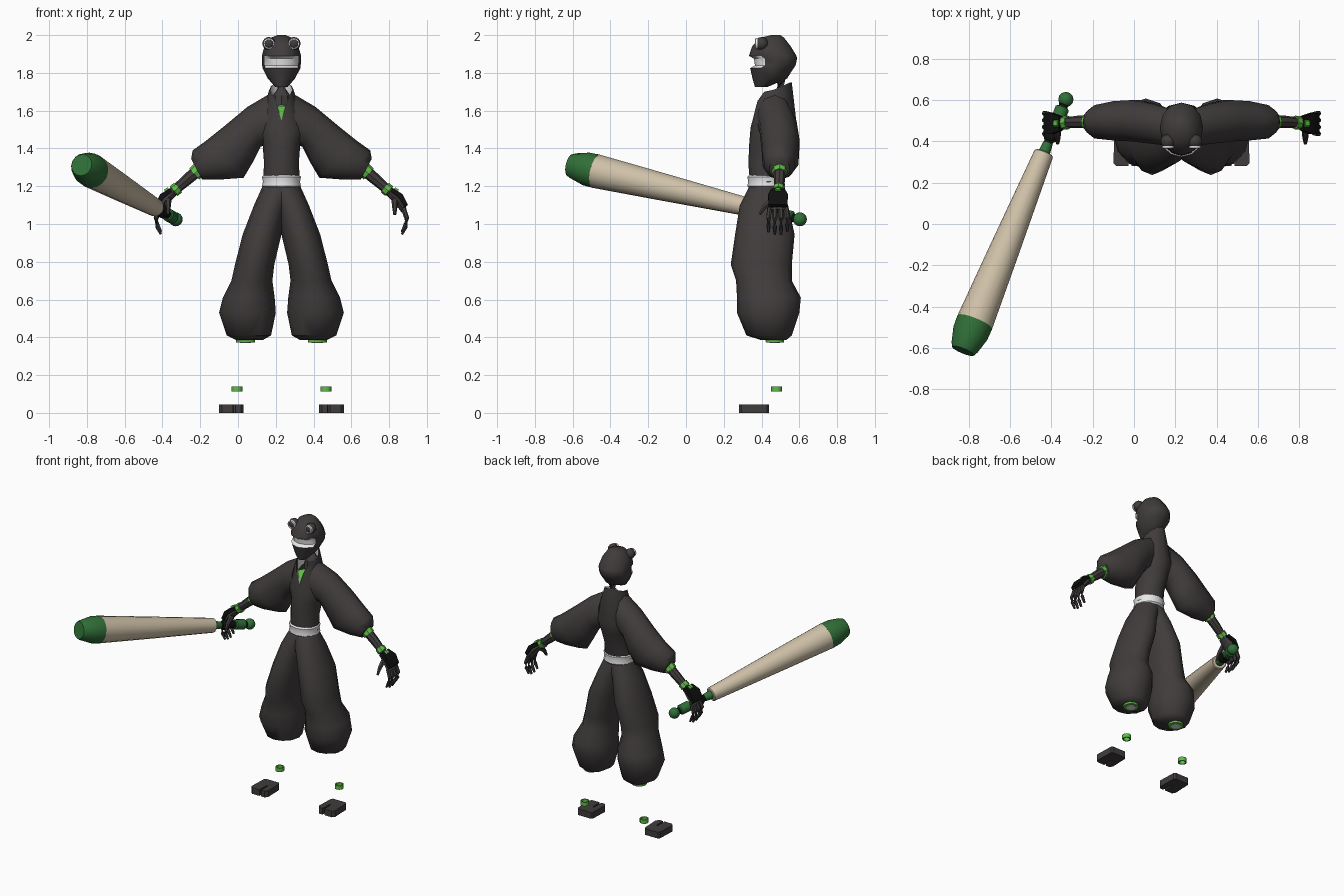
import bpy, bmesh, math
from mathutils import Vector, Matrix

if "Cube" in bpy.data.objects:
    bpy.data.objects.remove(bpy.data.objects["Cube"])

CX = 0.23  # the figure's own centre line


def mat(name, r, g, b):
    m = bpy.data.materials.new(name)
    m.diffuse_color = (r, g, b, 1)
    m.use_nodes = True
    m.node_tree.nodes["Principled BSDF"].inputs["Base Color"].default_value = m.diffuse_color
    return m


DARK = mat("charcoal", 0.052, 0.045, 0.045)
BLACK = mat("black", 0.005, 0.005, 0.005)
LIME = mat("light_green", 0.12, 0.50, 0.065)
GREEN = mat("dark_green", 0.03, 0.16, 0.04)
WOOD = mat("pale_wood", 0.62, 0.53, 0.39)
WHITE = mat("white", 0.82, 0.82, 0.82)


def finish(name, bm, mats, angle=40):
    bmesh.ops.recalc_face_normals(bm, faces=bm.faces)
    me = bpy.data.meshes.new(name)
    bm.to_mesh(me)
    bm.free()
    for m in mats:
        me.materials.append(m)
    ob = bpy.data.objects.new(name, me)
    bpy.context.collection.objects.link(ob)
    bpy.ops.object.select_all(action='DESELECT')
    ob.select_set(True)
    bpy.context.view_layer.objects.active = ob
    bpy.ops.object.shade_smooth_by_angle(angle=math.radians(angle))
    return ob


def loft(name, rings, m, caps=(True, True), angle=40, rule=None, extra=()):
    """Skin a list of equal-length point rings."""
    bm = bmesh.new()
    vs = [[bm.verts.new(p) for p in r] for r in rings]
    n = len(rings[0])
    for a, b in zip(vs, vs[1:]):
        for i in range(n):
            j = (i + 1) % n
            bm.faces.new((a[i], a[j], b[j], b[i]))
    if caps[0]:
        bm.faces.new(vs[0][::-1])
    if caps[1]:
        bm.faces.new(vs[-1])
    if rule:
        for f in bm.faces:
            f.material_index = rule(f.calc_center_median())
    return finish(name, bm, [m, *extra], angle)


def ellipse(c, u, v, n=12):
    c, u, v = Vector(c), Vector(u), Vector(v)
    return [c + u * math.cos(2 * math.pi * i / n) + v * math.sin(2 * math.pi * i / n)
            for i in range(n)]


def flat_ring(z, x0, x1, y0, y1, n=12):
    # starts at the front (-y) point
    return ellipse((CX + (x0 + x1) / 2, (y0 + y1) / 2, z),
                   (0, (y0 - y1) / 2, 0), ((x1 - x0) / 2, 0, 0), n)


def tube(name, pts, radii, m, n=8, caps=(True, True)):
    pts = [Vector(p) for p in pts]
    rings = []
    for i, p in enumerate(pts):
        d = pts[min(i + 1, len(pts) - 1)] - pts[max(i - 1, 0)]
        q = d.to_track_quat('Z', 'Y')
        rings.append(ellipse(p, q @ Vector((radii[i], 0, 0)), q @ Vector((0, radii[i], 0)), n))
    return loft(name, rings, m, caps)


def ball(name, c, r, m, n=12):
    bm = bmesh.new()
    bmesh.ops.create_uvsphere(bm, u_segments=n, v_segments=8, radius=r,
                              matrix=Matrix.Translation(c))
    return finish(name, bm, [m], 60)


# head: rounded skull with a recessed mouth, teeth faces white
head = [(2.0, .022, .45, .50), (1.985, .058, .39, .52), (1.94, .09, .35, .555),
        (1.89, .104, .333, .585), (1.875, .104, .36, .588), (1.84, .102, .365, .58),
        (1.825, .100, .34, .57), (1.77, .072, .352, .535), (1.725, .032, .365, .43)]


def in_mouth(p):
    return int(1.828 < p.z < 1.885 and p.y < 0.42)


loft("head", [flat_ring(z, -h, h, a, b) for z, h, a, b in head], DARK,
     rule=in_mouth, extra=[WHITE])
tube("neck", [(CX, .50, 1.55), (CX, .505, 1.68), (CX, .50, 1.80)], [.055, .045, .05], DARK)

# torso with a crossed, high-backed neckline
rim = flat_ring(0, -.064, .064, .365, .56)
for p, z in zip(rim, [1.55, 1.65, 1.70, 1.71, 1.73, 1.745, 1.75,
                      1.745, 1.73, 1.71, 1.70, 1.65]):
    p.z = z
body = [(1.20, .10, .34, .51), (1.32, .092, .33, .53), (1.43, .10, .335, .57),
        (1.51, .13, .342, .588)]
loft("torso", [flat_ring(z, -h, h, a, b) for z, h, a, b in body] + [rim], DARK,
     caps=(True, False), angle=50)
axis = Vector((CX, .465, 0))
inner = [Vector((axis.x + (p.x - axis.x) * .93, axis.y + (p.y - axis.y) * .93, p.z))
         for p in rim]
loft("collar_lining", [inner, [p - Vector((0, 0, .09)) for p in inner]], WHITE,
     caps=(False, False))
bm = bmesh.new()
bm.faces.new([bm.verts.new(p) for p in [(CX - .045, .395, 1.625), (CX, .362, 1.55),
                                        (CX + .045, .395, 1.625), (CX, .45, 1.63)]])
finish("undershirt", bm, [LIME])

# belt
loft("belt", [flat_ring(z, -h, h, .425 - d, .425 + d) for z, h, d in
              [(1.19, .092, .09), (1.20, .103, .10), (1.225, .098, .096),
               (1.25, .104, .10), (1.26, .09, .088)]], WHITE)

legs = [(1.20, -.09, .10, .335, .51), (1.10, -.03, .145, .285, .54),
        (.945, 0, .205, .26, .575), (.785, .038, .246, .237, .56),
        (.70, .048, .265, .265, .56), (.61, .036, .31, .27, .608),
        (.53, .03, .33, .27, .60), (.41, .055, .29, .32, .56),
        (.385, .10, .24, .40, .53)]
# sleeve sections: top x,z / bottom x,z / front y / back y
sleeves = [(.07, 1.685, .07, 1.42, .375, .565), (.18, 1.62, .11, 1.41, .385, .59),
           (.30, 1.52, .15, 1.33, .395, .605), (.40, 1.44, .20, 1.245, .40, .60),
           (.47, 1.39, .33, 1.235, .41, .58), (.478, 1.345, .42, 1.235, .44, .55)]

for s, side in ((-1, "right"), (1, "left")):
    def P(x, y, z):
        return Vector((CX + s * x, y, z))

    # eye with a white ring around the pupil
    ball(side + "_eye", P(.066, .40, 1.955), .035, DARK)
    rings = [ellipse(P(.066, y, 1.955), (r, 0, 0), (0, 0, r), 16)
             for r, y in ((.030, .378), (.029, .368), (.023, .366), (.022, .378))]
    loft(side + "_eye_ring", rings, WHITE, caps=(False, False))

    # sleeve
    rings = []
    for tx, tz, bx, bz, y0, y1 in sleeves:
        a, b = P(tx, (y0 + y1) / 2, tz), P(bx, (y0 + y1) / 2, bz)
        rings.append(ellipse((a + b) / 2, (a - b) / 2, (0, (y1 - y0) / 2, 0), 10))
    loft(side + "_sleeve", rings, DARK, angle=50)

    # forearm, bands and hand
    tube(side + "_forearm", [P(.40, .495, 1.32), P(.50, .495, 1.235), P(.58, .49, 1.165)],
         [.034, .03, .024], DARK)
    tube(side + "_elbow_band", [P(.432, .495, 1.292), P(.462, .495, 1.265)], [.041, .039], LIME)
    tube(side + "_wrist_band", [P(.548, .492, 1.193), P(.57, .49, 1.174)], [.033, .033], LIME)
    palm = [((.57, 1.165), .020, .030), ((.61, 1.13), .022, .048), ((.65, 1.07), .016, .052)]
    loft(side + "_palm", [ellipse(P(c[0], .487, c[1]), (s * t * .75, 0, t * .66), (0, w, 0), 8)
                          for c, t, w in palm], DARK)
    plate = [((.585, 1.18), .012, .036), ((.632, 1.148), .014, .052), ((.662, 1.095), .010, .05)]
    loft(side + "_glove_plate",
         [[P(c[0] + t * .7 * i, .487 + w * j, c[1] + t * .7 * i)
           for i, j in ((-1, -1), (-1, 1), (1, 1), (1, -1))] for c, t, w in plate], BLACK)
    tube(side + "_glove_stud", [P(.592, .487, 1.178), P(.612, .487, 1.166)], [.022, .022], LIME, 6)
    for k in range(4):
        y = .443 + k * .029
        drop = (.012, 0, 0, .015)[k]
        yt = y + (k - 1.5) * .004
        tube(f"{side}_finger_{k + 1}",
             [P(.645, y, 1.085), P(.664, yt, 1.03), P(.658, yt, .985 + drop), P(.638, yt, .945 + drop)],
             [.014, .013, .012, .007], DARK, 6)
    tube(side + "_thumb", [P(.60, .455, 1.125), P(.60, .415, 1.09), P(.60, .39, 1.05)],
         [.018, .014, .008], DARK, 6)

    # trouser leg with calf band in the open hem
    loft(side + "_trouser_leg", [[P(p.x - CX, p.y, p.z) for p in flat_ring(*r)] for r in legs],
         DARK, angle=50)
    tube(side + "_calf_band", [P(.19, .47, .42), P(.19, .47, .372)], [.052, .05], LIME, 10)
    tube(side + "_calf_core", [P(.19, .47, .40), P(.19, .47, .37)], [.03, .03], WHITE, 10)

    # floating ankle ring
    rings = [ellipse(P(.235, .48, z), (r, 0, 0), (0, r, 0), 12)
             for r, z in ((.029, .112), (.029, .14), (.021, .14), (.021, .112), (.029, .112))]
    loft(side + "_ankle_ring", rings, LIME, caps=(False, False))

    # split-toe sandal, notch at the front
    outline = [(.20, .30), (.215, .28), (.243, .28), (.246, .36), (.254, .36),
               (.257, .28), (.315, .28), (.33, .295), (.325, .43), (.315, .44),
               (.215, .44), (.205, .43)]
    loft(side + "_sandal", [[P(x, y, z) for x, y in outline] for z in (0, .045)], DARK, angle=25)

# club: pommel, grip, collars, wooden barrel and coloured tip along one axis
A, B = Vector((-.33, .603, 1.025)), Vector((-.828, -.615, 1.312))


def bat(name, ts, radii, m, n=16):
    tube(name, [A.lerp(B, t) for t in ts], radii, m, n)


ball("club_pommel", A, .037, GREEN)
bat("club_lower_grip", [.03, .035, .085, .09], [.026, .034, .034, .028], GREEN, 12)
bat("club_grip", [.02, .21], [.022, .022], BLACK, 10)
bat("club_black_collar", [.12, .13, .155, .165], [.024, .034, .034, .024], BLACK, 12)
bat("club_upper_grip", [.175, .22], [.024, .03], GREEN, 12)
bat("club_barrel", [.212, .216, .60, .885], [.042, .048, .073, .090], WOOD)
bat("club_tip", [.885, .93, .985, 1.0], [.0905, .088, .068, .058], GREEN)
